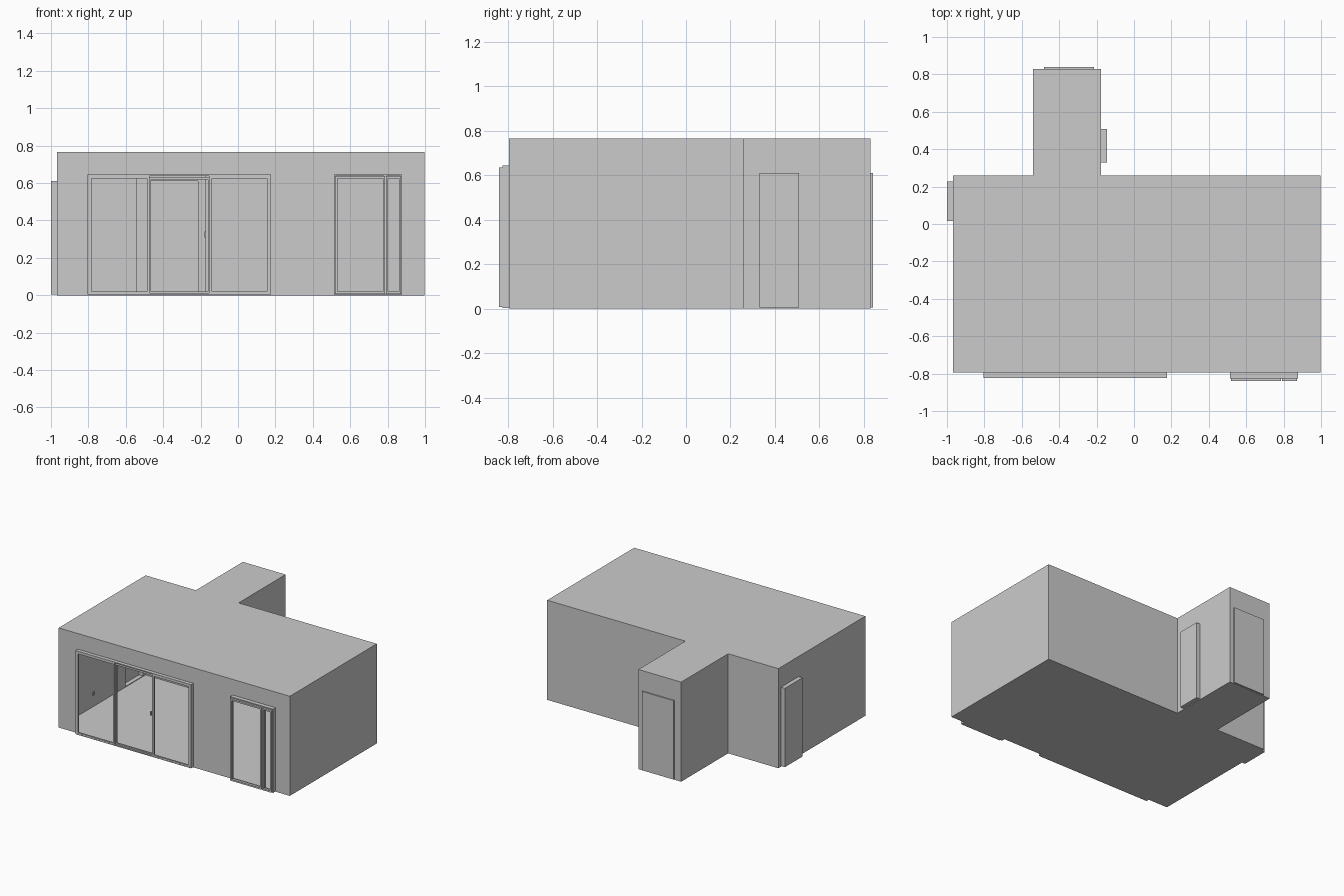
import bpy, bmesh

if "Cube" in bpy.data.objects:
    bpy.data.objects.remove(bpy.data.objects["Cube"])

H = 0.765


def new_object(name, bm):
    bmesh.ops.recalc_face_normals(bm, faces=bm.faces[:])
    me = bpy.data.meshes.new(name)
    bm.to_mesh(me)
    bm.free()
    ob = bpy.data.objects.new(name, me)
    bpy.context.collection.objects.link(ob)
    return ob


def box(name, x, y, z):
    bm = bmesh.new()
    bmesh.ops.create_cube(bm, size=1)
    for v in bm.verts:
        for i, (a, b) in enumerate((x, y, z)):
            v.co[i] = (a + b) / 2 + v.co[i] * (b - a)
    return new_object(name, bm)


def frame(name, x, z, y, w):
    """Rectangular ring in the xz plane, y = (front, back), bar width w."""
    bm = bmesh.new()

    def loop(inset, yy):
        a, b, c, d = x[0] + inset, x[1] - inset, z[0] + inset, z[1] - inset
        return [bm.verts.new((px, yy, pz)) for px, pz in ((a, c), (b, c), (b, d), (a, d))]

    loops = [loop(0, y[0]), loop(w, y[0]), loop(w, y[1]), loop(0, y[1])]
    for k in range(4):
        p, q = loops[k], loops[(k + 1) % 4]
        for i in range(4):
            j = (i + 1) % 4
            bm.faces.new((p[i], p[j], q[j], q[i]))
    return new_object(name, bm)


# Room shell: T-shaped floor plan extruded to the ceiling
plan = [(-0.967, -0.795), (0.997, -0.795), (0.997, 0.26), (-0.177, 0.26),
        (-0.177, 0.83), (-0.54, 0.83), (-0.54, 0.26), (-0.967, 0.26)]
bm = bmesh.new()
base = bm.faces.new([bm.verts.new((x, y, 0)) for x, y in plan])
ext = bmesh.ops.extrude_face_region(bm, geom=[base])
bmesh.ops.translate(bm, vec=(0, 0, H),
                    verts=[g for g in ext["geom"] if isinstance(g, bmesh.types.BMVert)])
if not base.is_valid or len(bm.faces) < 10:
    bm.faces.new([v for v in bm.verts if v.co.z == 0])
room = new_object("room_shell", bm)

# Door recesses and window reveals push outward from the walls
recesses = [
    ((-1.0, -0.9), (0.015, 0.228), (0.005, 0.61)),       # left door
    ((-0.25, -0.145), (0.33, 0.507), (0.005, 0.61)),     # passage side door
    ((-0.482, -0.213), (0.75, 0.84), (0.005, 0.61)),     # passage end door
    ((-0.805, 0.177), (-0.823, -0.75), (0.003, 0.645)),  # sliding door reveal
    ((0.512, 0.877), (-0.826, -0.75), (0.003, 0.645)),   # window reveal
]
bpy.context.view_layer.objects.active = room
for r in recesses:
    cutter = box("recess", *r)
    cutter.hide_render = True
    mod = room.modifiers.new("union", "BOOLEAN")
    mod.operation = "UNION"
    mod.solver = "EXACT"
    mod.object = cutter
    bpy.ops.object.modifier_apply(modifier=mod.name)
    bpy.data.objects.remove(cutter)

# Open the two front reveals
bm = bmesh.new()
bm.from_mesh(room.data)
caps = [f for f in bm.faces if f.calc_center_median().y < -0.82]
bmesh.ops.delete(bm, geom=caps, context="FACES")
bm.to_mesh(room.data)
bm.free()

# Three-panel sliding door, the middle panel on the rear track
frame("sliding_door_outer_frame", (-0.805, 0.177), (0.003, 0.645), (-0.823, -0.795), 0.008)
frame("sliding_panel_left", (-0.797, -0.472), (0.006, 0.638), (-0.822, -0.810), 0.014)
frame("sliding_panel_middle", (-0.480, -0.147), (0.006, 0.632), (-0.809, -0.797), 0.014)
frame("sliding_panel_right", (-0.154, 0.169), (0.006, 0.638), (-0.822, -0.810), 0.014)
box("sliding_door_handle", (-0.178, -0.170), (-0.812, -0.798), (0.31, 0.34))

# Casement window: outer frame, mullion and two proud sashes
frame("window_outer_frame", (0.512, 0.877), (0.003, 0.645), (-0.826, -0.795), 0.008)
box("window_mullion", (0.780, 0.795), (-0.826, -0.797), (0.01, 0.638))
frame("window_sash_large", (0.519, 0.786), (0.008, 0.636), (-0.840, -0.820), 0.012)
frame("window_sash_small", (0.790, 0.872), (0.008, 0.636), (-0.840, -0.820), 0.012)

# Small wall socket inside on the left wall
box("wall_socket", (-0.966, -0.960), (-0.385, -0.365), (0.09, 0.115))
